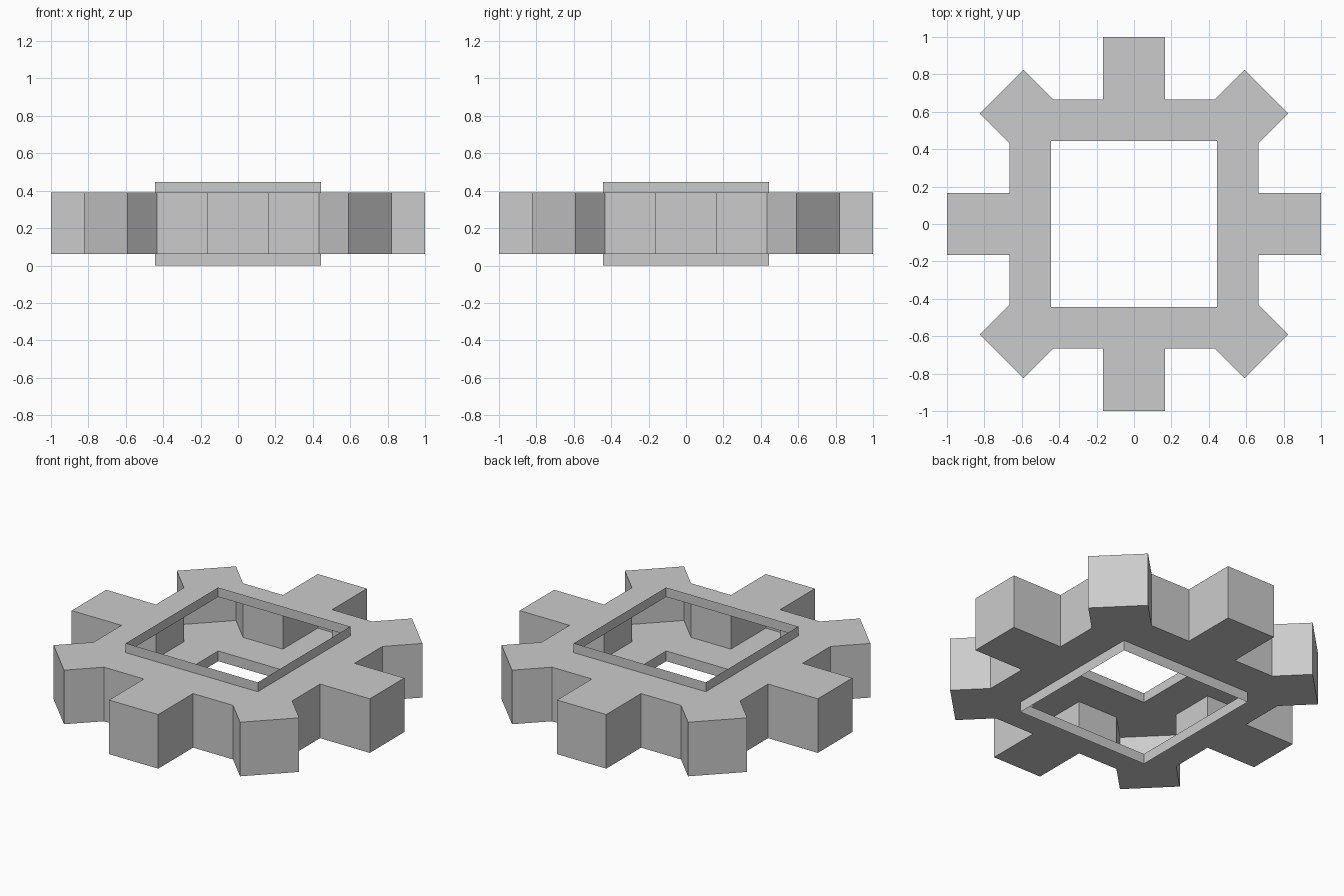
import bpy, bmesh
from math import pi
from mathutils import Matrix, Vector

if "Cube" in bpy.data.objects:
    bpy.data.objects.remove(bpy.data.objects["Cube"])

CORE, TOOTH, HOLE, DIAG = 0.666, 0.165, 0.443, 0.5 ** 0.5
Z_BOTTOM, Z_LOW, Z_HIGH, Z_TOP = 0.0, 0.062, 0.39, 0.447
TIP_A, TIP_B = DIAG * (1 - TOOTH), DIAG * (1 + TOOTH)
BASE = CORE - 2 ** 0.5 * TOOTH


def make_object(name, bm):
    bmesh.ops.remove_doubles(bm, verts=bm.verts, dist=1e-4)
    mesh = bpy.data.meshes.new(name)
    bm.to_mesh(mesh)
    bm.free()
    obj = bpy.data.objects.new(name, mesh)
    bpy.context.collection.objects.link(obj)
    return obj


def add_wall(bm, points, z0, z1):
    for a, b in zip(points, points[1:]):
        bm.faces.new([bm.verts.new((p.x, p.y, z))
                      for p, z in ((a, z0), (b, z0), (b, z1), (a, z1))])


def turned(points, quarter):
    rot = Matrix.Rotation(quarter * pi / 2, 2)
    return [rot @ Vector(p) for p in points]


# Outline of one quarter, from diagonal tooth to diagonal tooth
half = [(1, TOOTH), (CORE, TOOTH), (CORE, BASE), (TIP_B, TIP_A), (DIAG, DIAG)]
outline = [(x, -y) for x, y in reversed(half)] + half
opening = [(HOLE, HOLE), (HOLE, -HOLE)]

# Hollow toothed shell: outer wall plus upper and lower plates with square openings
bm = bmesh.new()
for q in range(4):
    add_wall(bm, turned(outline, q), Z_LOW, Z_HIGH)
    plate = turned(outline + opening, q)
    bm.faces.new([bm.verts.new((p.x, p.y, Z_HIGH)) for p in plate])
    bm.faces.new([bm.verts.new((p.x, p.y, Z_LOW)) for p in reversed(plate)])
make_object("gear_shell", bm)

# Thin square collars around the two openings
for name, z0, z1 in (("upper_collar", Z_HIGH, Z_TOP), ("lower_collar", Z_BOTTOM, Z_LOW)):
    bm = bmesh.new()
    for q in range(4):
        add_wall(bm, turned(opening[::-1], q), z0, z1)
    make_object(name, bm)
